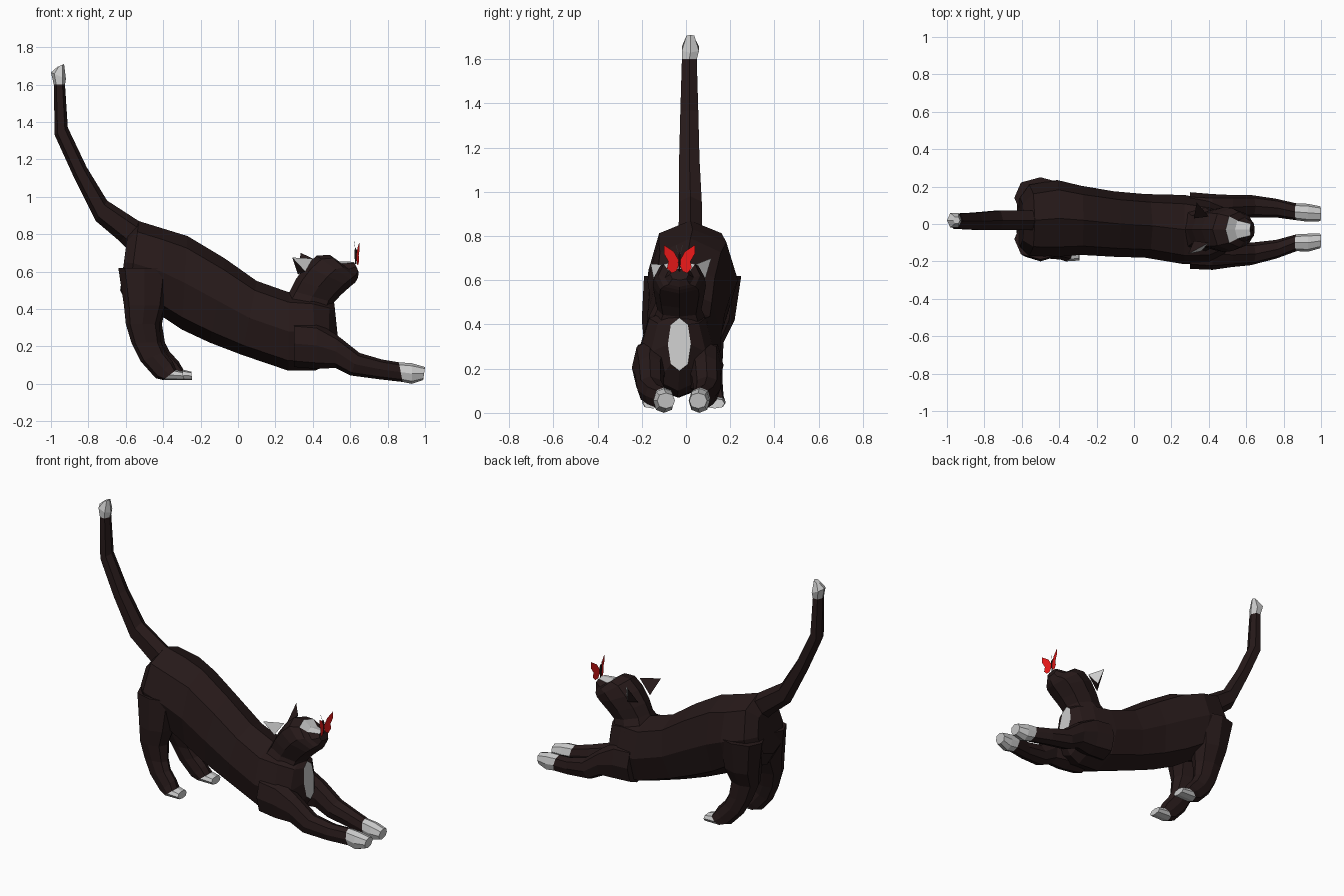
import bpy, bmesh
from math import sin, cos, pi, copysign


def material(name, rgb):
    m = bpy.data.materials.new(name)
    m.diffuse_color = (*rgb, 1)
    return m


FUR = material("dark_fur", (0.02, 0.01, 0.01))
WHITE = material("white_fur", (0.8, 0.8, 0.8))
RED = material("red_wing", (0.85, 0.01, 0.01))


def finish(name, bm, mats):
    bmesh.ops.recalc_face_normals(bm, faces=bm.faces[:])
    me = bpy.data.meshes.new(name)
    bm.to_mesh(me)
    bm.free()
    for m in mats:
        me.materials.append(m)
    ob = bpy.data.objects.new(name, me)
    bpy.context.collection.objects.link(ob)
    return ob


def power(v, p=0.85):
    return copysign(abs(v) ** p, v)


def loft(name, rings, n=8, white=lambda r, s: False, white_cap=False):
    """Ring: top x, top z, bottom x, bottom z, centre y, half width."""
    bm = bmesh.new()
    loops = []
    for xt, zt, xb, zb, yc, w in rings:
        loop = []
        for i in range(n):
            a = 2 * pi * i / n
            c, s = power(cos(a)), power(sin(a))
            loop.append(bm.verts.new(((xt + xb) / 2 + c * (xt - xb) / 2, yc + s * w,
                                      (zt + zb) / 2 + c * (zt - zb) / 2)))
        loops.append(loop)
    for r in range(len(loops) - 1):
        a, b = loops[r], loops[r + 1]
        for s in range(n):
            t = (s + 1) % n
            f = bm.faces.new((a[s], a[t], b[t], b[s]))
            f.material_index = int(white(r, s))
    bm.faces.new(loops[0])
    bm.faces.new(loops[-1]).material_index = int(white_cap)
    return finish(name, bm, (FUR, WHITE))


# Torso, ending in the white chest patch
loft("body", [
    (-0.59, 0.80, -0.63, 0.50, 0.01, 0.13),
    (-0.53, 0.87, -0.59, 0.42, 0.02, 0.19),
    (-0.40, 0.83, -0.42, 0.37, 0.03, 0.205),
    (-0.27, 0.79, -0.30, 0.29, 0.02, 0.185),
    (-0.07, 0.67, -0.15, 0.22, 0.0, 0.175),
    (0.10, 0.55, 0.02, 0.155, -0.01, 0.17),
    (0.27, 0.49, 0.27, 0.07, -0.03, 0.185),
    (0.40, 0.48, 0.41, 0.07, -0.04, 0.17),
    (0.49, 0.45, 0.48, 0.10, -0.035, 0.125),
    (0.515, 0.43, 0.54, 0.19, -0.03, 0.052)], white_cap=True)

# Neck and upturned head, with a white blaze along the nose
loft("head", [
    (0.25, 0.45, 0.49, 0.36, -0.03, 0.13),
    (0.28, 0.50, 0.513, 0.435, -0.03, 0.10),
    (0.31, 0.56, 0.55, 0.475, -0.03, 0.11),
    (0.36, 0.63, 0.60, 0.52, -0.03, 0.12),
    (0.42, 0.685, 0.625, 0.54, -0.03, 0.115),
    (0.49, 0.69, 0.635, 0.555, -0.03, 0.095),
    (0.54, 0.655, 0.642, 0.57, -0.03, 0.065),
    (0.62, 0.652, 0.645, 0.60, -0.03, 0.042)],
    white=lambda r, s: r >= 5 and s in (0, 7))

# Tail with a white tip
loft("tail", [
    (-0.45, 0.83, -0.57, 0.70, 0.02, 0.06),
    (-0.53, 0.87, -0.63, 0.76, 0.02, 0.06),
    (-0.70, 0.98, -0.76, 0.87, 0.02, 0.058),
    (-0.81, 1.16, -0.88, 1.11, 0.015, 0.052),
    (-0.91, 1.37, -0.98, 1.33, 0.015, 0.046),
    (-0.925, 1.60, -0.985, 1.60, 0.015, 0.038),
    (-0.92, 1.63, -1.0, 1.665, 0.02, 0.044),
    (-0.93, 1.71, -0.965, 1.695, 0.02, 0.02)], n=6,
    white=lambda r, s: r >= 5, white_cap=True)

# Legs: shared profile, separate sideways path for each side
HIND = [(-0.36, 0.62, -0.64, 0.62, 0.11), (-0.39, 0.42, -0.61, 0.42, 0.10),
        (-0.42, 0.32, -0.60, 0.32, 0.07), (-0.41, 0.22, -0.57, 0.22, 0.05),
        (-0.39, 0.17, -0.52, 0.12, 0.045), (-0.35, 0.12, -0.44, 0.03, 0.045),
        (-0.33, 0.075, -0.40, 0.02, 0.05), (-0.295, 0.065, -0.29, 0.02, 0.045)]
FRONT = [(0.30, 0.34, 0.30, 0.09, 0.10), (0.42, 0.33, 0.42, 0.08, 0.085),
         (0.53, 0.26, 0.52, 0.085, 0.065), (0.65, 0.165, 0.60, 0.045, 0.06),
         (0.77, 0.13, 0.75, 0.025, 0.05), (0.86, 0.115, 0.88, 0.01, 0.045),
         (0.93, 0.11, 0.93, 0.0, 0.048), (1.0, 0.09, 0.99, 0.02, 0.04)]


def leg(name, profile, ys, start, shift=0.0):
    rings = []
    for i, ((xt, zt, xb, zb, w), y) in enumerate(zip(profile, ys)):
        dx = shift * i / (len(profile) - 1)
        rings.append((xt + dx, zt, xb + dx, zb, y, w))
    loft(name, rings, white=lambda r, s: r >= start, white_cap=True)


leg("hind_leg_near", HIND, (-.08, -.10, -.12, -.13, -.14, -.145, -.15, -.15), 6)
leg("hind_leg_far", HIND, (.14, .12, .10, .115, .12, .125, .13, .13), 6, 0.045)
leg("front_leg_near", FRONT, (-.14, -.16, -.165, -.16, -.135, -.10, -.10, -.09), 5)
leg("front_leg_far", FRONT, (.07, .075, .09, .095, .085, .065, .06, .055), 5)


# Ears: four-sided points with a white inside
def ear(name, side, tip):
    bm = bmesh.new()
    y0 = -0.03
    pts = [tip, (0.40, y0 + side * 0.07, 0.67), (0.36, y0 + side * 0.115, 0.60),
           (0.32, y0 + side * 0.06, 0.585)]
    t, a, b, c = [bm.verts.new(p) for p in pts]
    bm.faces.new((t, a, b)).material_index = 1
    for f in ((t, b, c), (t, c, a), (a, c, b)):
        bm.faces.new(f)
    finish(name, bm, (FUR, WHITE))


ear("ear_near", -1, (0.29, -0.16, 0.675))
ear("ear_far", 1, (0.335, 0.115, 0.70))

# Butterfly wings, mirrored about the nose line: (sideways, z)
UPPER = [(0.0, .685), (.025, .73), (.07, .76), (.07, .72), (.05, .685), (0.0, .672)]
LOWER = [(0.0, .672), (.05, .685), (.056, .655), (.035, .632), (.015, .64)]
for side, tag in ((-1, "near"), (1, "far")):
    bm = bmesh.new()
    for outline in (UPPER, LOWER):
        bm.faces.new([bm.verts.new((0.633 + 0.25 * d, -0.03 + side * d, z))
                      for d, z in outline])
    finish("butterfly_wing_" + tag, bm, (RED,))
    # Antenna
    loft("antenna_" + tag, [
        (0.629, 0.715, 0.627, 0.715, -0.03 + side * 0.003, 0.001),
        (0.622, 0.76, 0.620, 0.76, -0.03 + side * 0.015, 0.001)], n=4,
        white=lambda r, s: True)

# Butterfly body
loft("butterfly_body", [
    (0.633, 0.64, 0.627, 0.64, -0.03, 0.003),
    (0.637, 0.68, 0.623, 0.68, -0.03, 0.007),
    (0.635, 0.715, 0.623, 0.715, -0.03, 0.006),
    (0.630, 0.725, 0.626, 0.725, -0.03, 0.002)], n=6)
